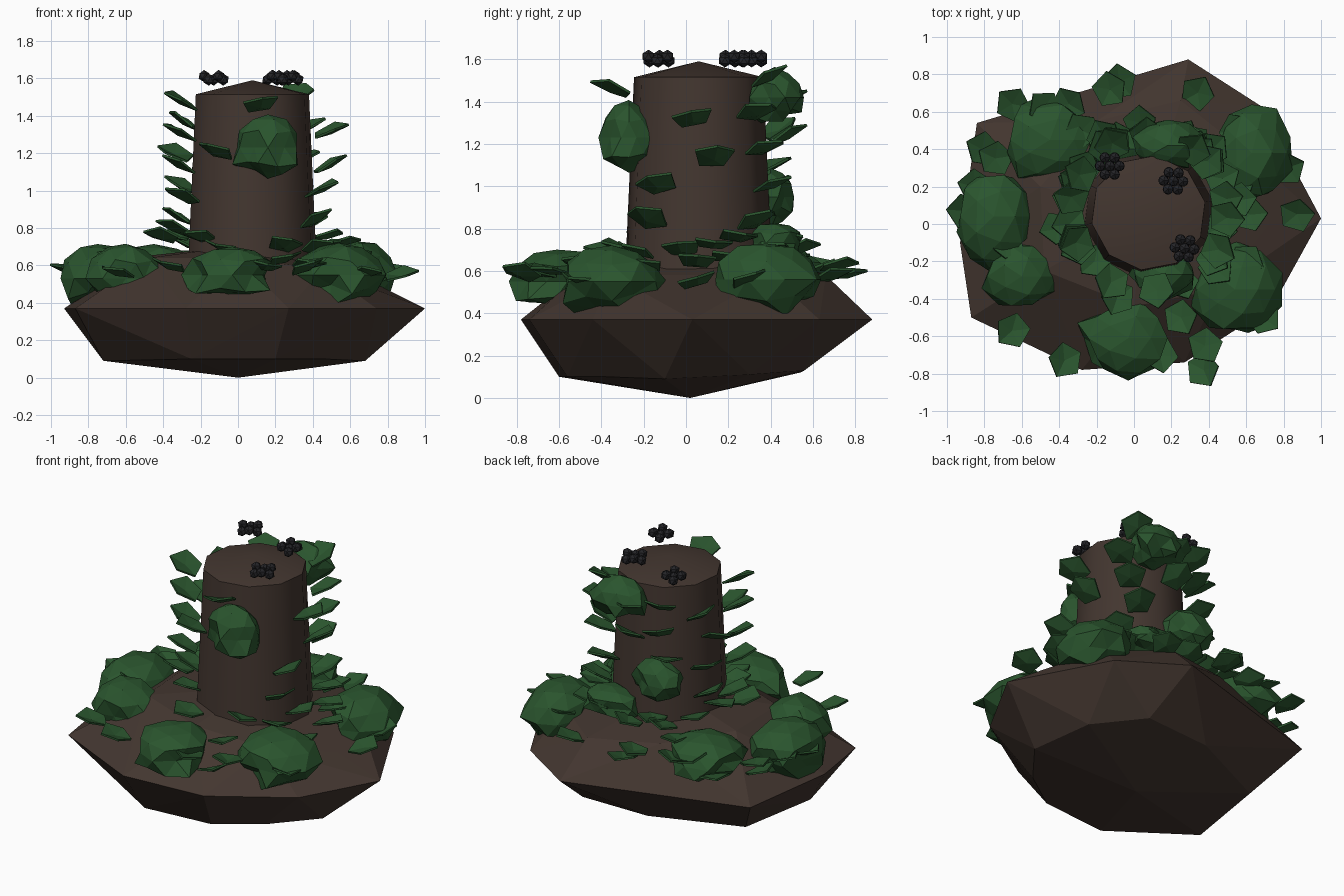
import bpy, bmesh, math, random
from mathutils import Vector, Matrix

if "Cube" in bpy.data.objects:
    bpy.data.objects.remove(bpy.data.objects["Cube"])
random.seed(4)

def material(name, col):
    m = bpy.data.materials.new(name)
    m.diffuse_color = (*col, 1)
    m.use_nodes = True
    m.node_tree.nodes["Principled BSDF"].inputs["Base Color"].default_value = m.diffuse_color
    return m

BROWN = material("dark_brown", (0.056, 0.037, 0.029))
GREEN = material("leaf_green", (0.023, 0.090, 0.027))
BLACK = material("berry_black", (0.017, 0.017, 0.020))

def finish(bm, name, mat):
    me = bpy.data.meshes.new(name)
    bmesh.ops.recalc_face_normals(bm, faces=bm.faces)
    bm.to_mesh(me)
    bm.free()
    me.materials.append(mat)
    ob = bpy.data.objects.new(name, me)
    bpy.context.collection.objects.link(ob)
    return ob

# Rocky mound: convex hull of a bottom point, three uneven rings and a top point
rim = [(1.0, .03), (.74, -.44), (.27, -.74), (-.28, -.78), (-.87, -.5),
       (-.93, -.1), (-.84, .54), (.29, .88), (.68, .63)]
low = [(.68, -.1, .09), (.46, -.38, .1), (.2, -.56, .1), (-.25, -.6, .1), (-.72, -.25, .09),
       (-.64, .3, .1), (-.1, .54, .12), (.35, .56, .13), (.6, .3, .11)]
high = [(.72, 0, .49), (.45, -.35, .58), (0, -.44, .64), (-.48, -.25, .64),
        (-.5, .2, .65), (-.2, .55, .62), (.25, .66, .58), (.58, .4, .58)]
pts = [(x, y, .37) for x, y in rim] + low + high + [(.0, .02, 0), (.05, .05, .71)]
bm = bmesh.new()
for p in pts:
    bm.verts.new(p)
bmesh.ops.convex_hull(bm, input=bm.verts)
finish(bm, "mound", BROWN)

# Trunk: tapered ten-sided post with a shallow cone cap
AX, AY = .077, .06
bm = bmesh.new()
def ring(r, z, n=10):
    return [bm.verts.new((AX + r * math.cos(math.tau * (i + .3) / n),
                          AY + r * math.sin(math.tau * (i + .3) / n), z)) for i in range(n)]
a, b = ring(.352, .55), ring(.308, 1.515)
tip = bm.verts.new((AX, AY, 1.59))
for i in range(10):
    j = (i + 1) % 10
    bm.faces.new((a[i], a[j], b[j], b[i]))
    bm.faces.new((b[i], b[j], tip))
bm.faces.new(a[::-1])
trunk = finish(bm, "trunk", BROWN)
bpy.context.view_layer.objects.active = trunk
trunk.select_set(True)
bpy.ops.object.shade_smooth_by_angle(angle=math.radians(40))

# Foliage clumps: icospheres with a calm crown and a jagged lower edge (x, y, z, rx, ry, rz)
clumps = [(-.75, .04, .53, .21, .27, .19), (-.60, -.28, .53, .21, .19, .19),
          (-.03, -.61, .55, .24, .22, .16), (.54, -.35, .55, .23, .25, .17),
          (.63, .38, .56, .20, .26, .18), (-.45, .45, .58, .25, .22, .13),
          (.24, .42, .73, .18, .14, .10), (.16, -.27, 1.23, .18, .13, .17),
          (.18, .42, 1.42, .17, .13, .14), (-.08, .40, .95, .17, .11, .13)]
for k, (x, y, z, rx, ry, rz) in enumerate(clumps):
    bm = bmesh.new()
    bmesh.ops.create_icosphere(bm, subdivisions=2, radius=1)
    for v in bm.verts:
        v.co *= random.uniform(.94, 1.05) if v.co.z > .4 else random.uniform(.68, 1.2)
        v.co = Vector((x + v.co.x * rx, y + v.co.y * ry, z + v.co.z * rz))
    finish(bm, f"clump_{k + 1}", GREEN)

# Leaf: thin pentagon with a dipped centre, pointing outward and tilted up
def leaf(bm, x, y, z, ang, tilt, r):
    m = (Matrix.Translation((x, y, z)) @ Matrix.Rotation(ang, 4, 'Z')
         @ Matrix.Rotation(-tilt, 4, 'Y') @ Matrix.Rotation(random.uniform(-.3, .3), 4, 'X'))
    sides = []
    for h in (.006, -.006):
        rim = [bm.verts.new(m @ Vector((r * math.cos(math.tau * i / 5),
               r * .95 * math.sin(math.tau * i / 5), h + (.016 if i in (1, 4) else 0))))
               for i in range(5)]
        mid = bm.verts.new(m @ Vector((0, 0, h - .014)))
        for i in range(5):
            bm.faces.new((rim[i], rim[(i + 1) % 5], mid))
        sides.append(rim)
    for i in range(5):
        j = (i + 1) % 5
        bm.faces.new((sides[0][i], sides[0][j], sides[1][j], sides[1][i]))

# Leaves in loose strands up the sides and back of the trunk, two on the front
placed = [(242, 1.21), (276, 1.46), (-35, .85), (-28, 1.01), (10, 1.14), (-4, 1.32)]
for deg, start, n in ((46, .84, 5), (80, 1.24, 2), (112, 1.1, 3), (155, .86, 4), (200, .8, 5)):
    placed += [(deg + random.uniform(-14, 14), start + .17 * i) for i in range(n)]
bm = bmesh.new()
for deg, z in placed:
    ang = math.radians(deg)
    r = .425 - .015 * (z - .8)
    leaf(bm, AX + r * math.cos(ang), AY + r * math.sin(ang), z,
         ang, random.uniform(.32, .52), .105)
finish(bm, "trunk_leaves", GREEN)

# Leaves round the trunk foot and scattered over the mound
bm = bmesh.new()
for deg in (-65, -40, -12, 8, 25, 45, 65, 95, 120, 145, 170, 190, 222, 250):
    ang = math.radians(deg)
    r = random.uniform(.38, .5)
    leaf(bm, AX + r * math.cos(ang), AY + r * math.sin(ang),
         random.uniform(.69, .76), ang, random.uniform(.1, .3), .1)
spots = [(-.65, .64), (-.81, .4), (-.13, .72), (-.08, .76), (.34, .7), (.82, .3), (.87, .05),
         (.69, -.5), (.37, -.78), (.38, -.65), (-.37, -.73), (-.65, -.57),
         (-.35, .64), (-.91, .07), (-.74, .35), (-.48, .62), (-.28, .5), (-.85, .2),
         (.25, -.5), (.14, -.7), (.6, -.2), (.55, .2), (-.68, -.1), (.55, .5),
         (.62, .05), (-.08, .45)]
for x, y in spots:
    d = math.hypot(x, y)
    leaf(bm, x, y, .83 - .30 * d + random.uniform(-.03, .03), math.atan2(y, x),
         random.uniform(.1, .4), .1)
finish(bm, "mound_leaves", GREEN)

# Berry clusters floating above the trunk top
for k, (x, y) in enumerate([(-.13, .31), (.21, .23), (.27, -.13)]):
    bm = bmesh.new()
    for i in range(7):
        a = math.tau * i / 6 + k
        r = .052 if i < 6 else 0
        bmesh.ops.create_icosphere(bm, subdivisions=1, radius=.032, matrix=Matrix.Translation(
            (x + r * math.cos(a), y + r * math.sin(a), 1.593 + .02 * (i % 2))))
    finish(bm, f"berry_cluster_{k + 1}", BLACK)
